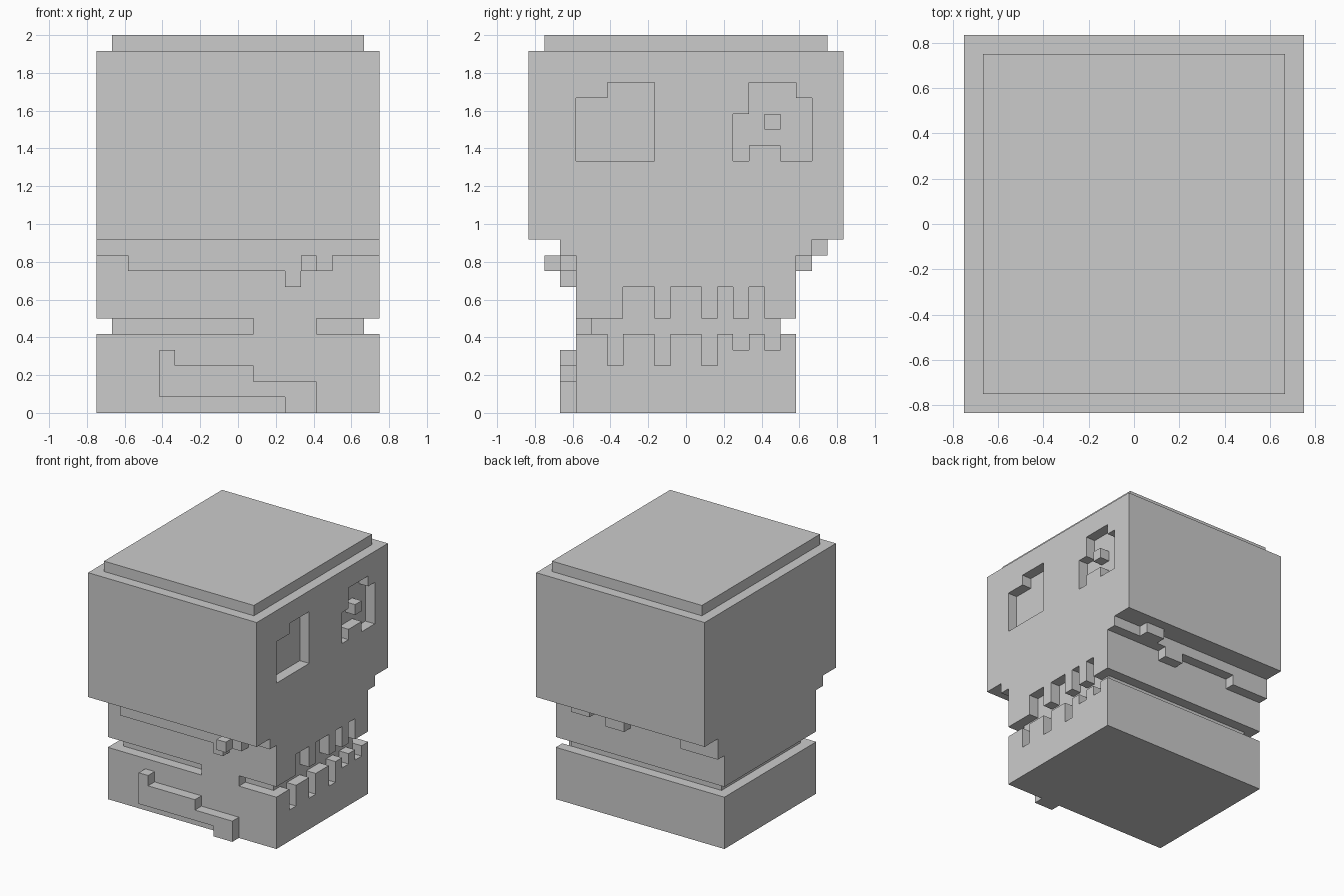
import bpy
import bmesh
from mathutils import Vector

U = 1 / 12  # one block of the grid

cube = bpy.data.objects.get("Cube")
if cube:
    bpy.data.objects.remove(cube, do_unlink=True)

stone = bpy.data.materials.new("stone_grey")
stone.use_nodes = True
GREY = (0.6, 0.6, 0.6, 1)
stone.diffuse_color = GREY
stone.node_tree.nodes["Principled BSDF"].inputs["Base Color"].default_value = GREY


def prism(name, axis, outline, start, end):
    """Extrude a block outline along x (outline in y, z) or y (outline in x, z)."""
    def place(a, b, depth):
        return Vector((depth, a, b) if axis == "x" else (a, depth, b)) * U

    bm = bmesh.new()
    base = bm.faces.new([bm.verts.new(place(a, b, start)) for a, b in outline])
    side = bmesh.ops.extrude_face_region(bm, geom=[base], use_keep_orig=True)
    verts = [v for v in side["geom"] if isinstance(v, bmesh.types.BMVert)]
    bmesh.ops.translate(bm, verts=verts, vec=place(0, 0, end - start))
    bmesh.ops.recalc_face_normals(bm, faces=bm.faces)
    mesh = bpy.data.meshes.new(name)
    bm.to_mesh(mesh)
    bm.free()
    mesh.materials.append(stone)
    obj = bpy.data.objects.new(name, mesh)
    bpy.context.collection.objects.link(obj)
    return obj


def rect(a0, a1, b0, b1):
    return [(a0, b0), (a1, b0), (a1, b1), (a0, b1)]


def box(name, x, y, z):
    return prism(name, "x", rect(*y, *z), *x)


def carve(obj, outlines):
    """Cut outlines one block deep into the +x side."""
    for outline in outlines:
        cutter = prism("cutter", "x", outline, 8, 10)
        cutter.hide_render = True
        mod = obj.modifiers.new("carve", "BOOLEAN")
        mod.operation = "DIFFERENCE"
        mod.solver = "EXACT"
        mod.object = cutter
        bpy.context.view_layer.update()
        graph = bpy.context.evaluated_depsgraph_get()
        mesh = bpy.data.meshes.new_from_object(obj.evaluated_get(graph))
        obj.modifiers.clear()
        obj.data = mesh
        bpy.data.objects.remove(cutter, do_unlink=True)


# Skull: wide cranium over a narrower upper jaw
skull = prism("skull", "x", [(-7, 6), (7, 6), (7, 11), (10, 11), (10, 23),
                             (-10, 23), (-10, 11), (-7, 11)], -9, 9)
first_eye = [(-7, 16), (-2, 16), (-2, 21), (-5, 21), (-5, 20), (-7, 20)]
second_eye = [(3, 16), (4, 16), (4, 17), (6, 17), (6, 16), (8, 16), (8, 20),
              (7, 20), (7, 21), (4, 21), (4, 19), (3, 19)]
upper_gaps = [rect(a, b, 5.5, 8) for a, b in ((-4, -2), (-1, 1), (2, 3), (4, 5))]
carve(skull, [first_eye, second_eye] + upper_gaps)
box("pupil", (8, 9), (5, 6), (18, 19))
box("crown_slab", (-8, 8), (-9, 9), (23, 24))

# Lower jaw, with notches between the teeth
jaw = box("lower_jaw", (-9, 9), (-7, 7), (0, 5))
carve(jaw, [rect(y, y + 1, bottom, 5.5)
            for y, bottom in ((-5, 3), (-2, 3), (1, 3), (3, 4), (5, 4))])

# Recessed layer between the jaws, bridged at the front
box("mouth_core", (-8, 8), (-6, 6), (5, 6))
box("jaw_bridge", (1, 5), (-7, -6), (5, 6))

# Ragged ledges under the cranium
prism("front_ledge", "y", [(-9, 11), (-9, 10), (-7, 10), (-7, 9), (3, 9), (3, 8),
                           (4, 8), (4, 9), (6, 9), (6, 10), (9, 10), (9, 11)], -8, -7)
box("front_stud", (4, 5), (-9, -8), (9, 10))
prism("back_ledge", "y", [(-9, 11), (-9, 9), (-5, 9), (-5, 10), (1, 10), (1, 9),
                          (3, 9), (3, 10), (9, 10), (9, 11)], 7, 8)
box("back_stud", (4, 6), (8, 9), (10, 11))

# Raised stepped strip on the front of the jaw
prism("jaw_strip", "y", [(-5, 1), (3, 1), (3, 0), (5, 0), (5, 2), (1, 2), (1, 3),
                         (-4, 3), (-4, 4), (-5, 4)], -8, -7)
